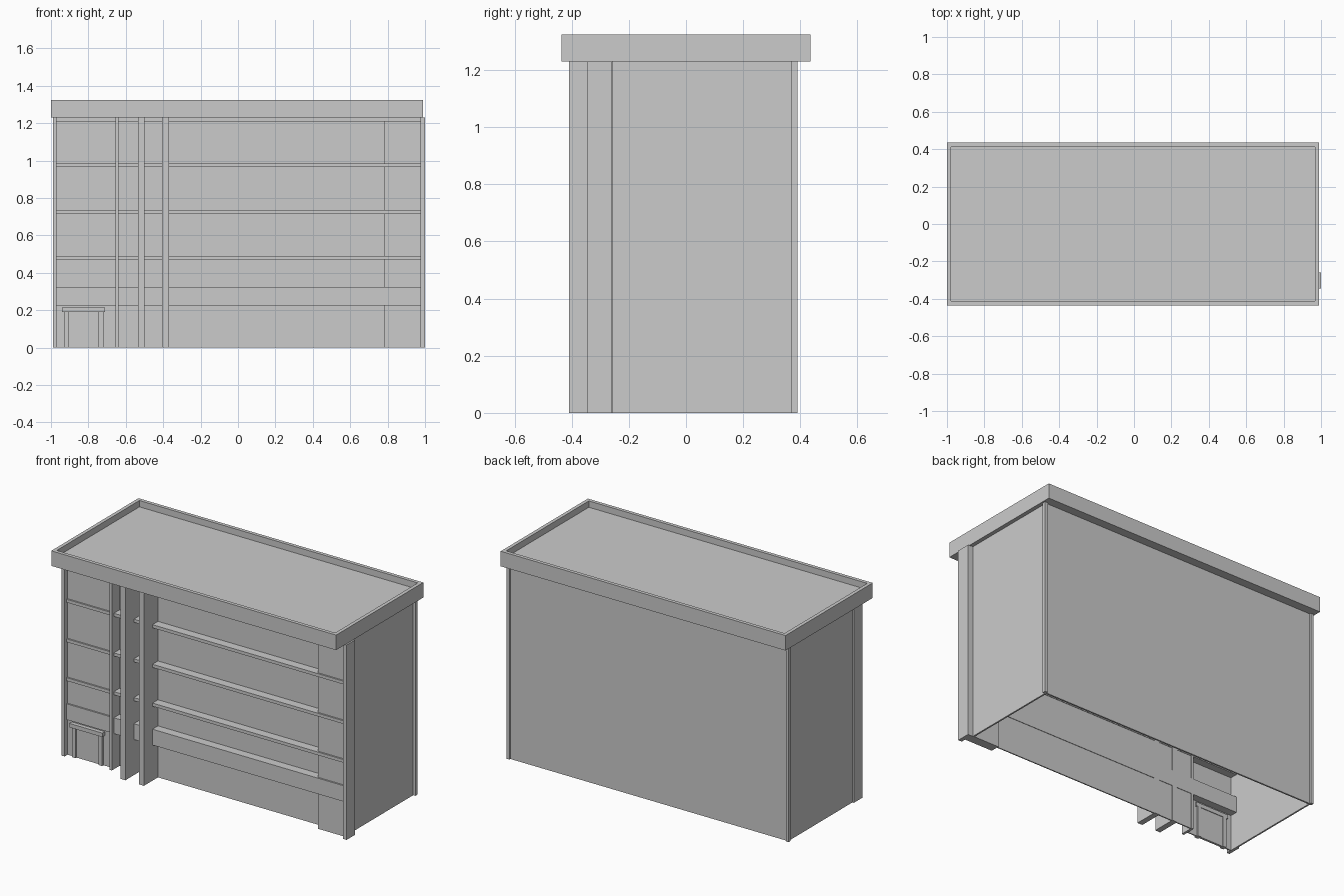
import bpy
import bmesh

if "Cube" in bpy.data.objects:
    bpy.data.objects.remove(bpy.data.objects["Cube"])


def box(name, x0, x1, y0, y1, z0, z1):
    """Axis-aligned box given by its limits."""
    bm = bmesh.new()
    bmesh.ops.create_cube(bm, size=1)
    for v in bm.verts:
        v.co = (x1 if v.co.x > 0 else x0,
                y1 if v.co.y > 0 else y0,
                z1 if v.co.z > 0 else z0)
    me = bpy.data.meshes.new(name)
    bm.to_mesh(me)
    bm.free()
    ob = bpy.data.objects.new(name, me)
    bpy.context.collection.objects.link(ob)
    return ob


TOP = 1.23          # underside of the roof
FRONT = -0.345      # front face of the columns
INNER = -0.26       # inner face of the front frame

# Roof slab with a sunken deck inside a raised rim
roof = box("roof", -1.0, 0.99, -0.435, 0.435, TOP, 1.325)
bm = bmesh.new()
bm.from_mesh(roof.data)
bm.faces.ensure_lookup_table()
top = max(bm.faces, key=lambda f: f.calc_center_median().z)
bmesh.ops.inset_region(bm, faces=[top], thickness=0.032)
deck = bmesh.ops.extrude_face_region(bm, geom=[top])
bmesh.ops.translate(bm, vec=(0, 0, -0.04),
                    verts=[g for g in deck["geom"] if isinstance(g, bmesh.types.BMVert)])
if top.is_valid:
    bmesh.ops.delete(bm, geom=[top], context='FACES_ONLY')
bmesh.ops.recalc_face_normals(bm, faces=bm.faces)
bm.to_mesh(roof.data)
bm.free()

# Thin outer walls, open at the bottom
box("right_wall", 0.955, 0.965, INNER, 0.375, 0, TOP)
box("left_wall", -0.98, -0.97, INNER, 0.375, 0, TOP)
box("back_wall", -0.975, 0.965, 0.37, 0.38, 0, TOP)

# Corner and front columns
for name, x0, x1 in (("front_left_column", -0.99, -0.97),
                     ("front_middle_column", -0.655, -0.64),
                     ("front_right_column", 0.975, 1.0)):
    box(name, x0, x1, FRONT, INNER, 0, TOP)
for name, x0, x1 in (("back_left_column", -0.99, -0.97),
                     ("back_right_column", 0.96, 0.98)):
    box(name, x0, x1, 0.37, 0.39, 0, TOP)

# Deep vertical fins
for i, x in enumerate((-0.535, -0.405)):
    box(f"fin_{i + 1}", x, x + 0.035, -0.41, INNER, 0, TOP)

# Recessed facade, with forward panels at both ends
box("facade_wall", -0.64, 0.78, -0.27, -0.263, 0, TOP)
box("left_panel", -0.97, -0.655, -0.315, -0.308, 0, TOP)
box("right_panel", 0.78, 0.975, -0.315, -0.257, 0, TOP)

# Floor bands across the whole front
for i, (z0, z1) in enumerate(((0.225, 0.325), (0.47, 0.49), (0.715, 0.735),
                              (0.965, 0.985), (1.21, TOP))):
    box(f"floor_band_{i + 1}", -0.97, 0.975, -0.325, INNER, z0, z1)

# Entrance: two posts, door leaf and canopy
for i, x in enumerate((-0.93, -0.745)):
    box(f"door_post_{i + 1}", x, x + 0.025, -0.328, -0.30, 0, 0.19)
box("door", -0.905, -0.745, -0.318, -0.304, 0, 0.19)
box("door_canopy", -0.94, -0.71, -0.34, -0.30, 0.19, 0.215)
